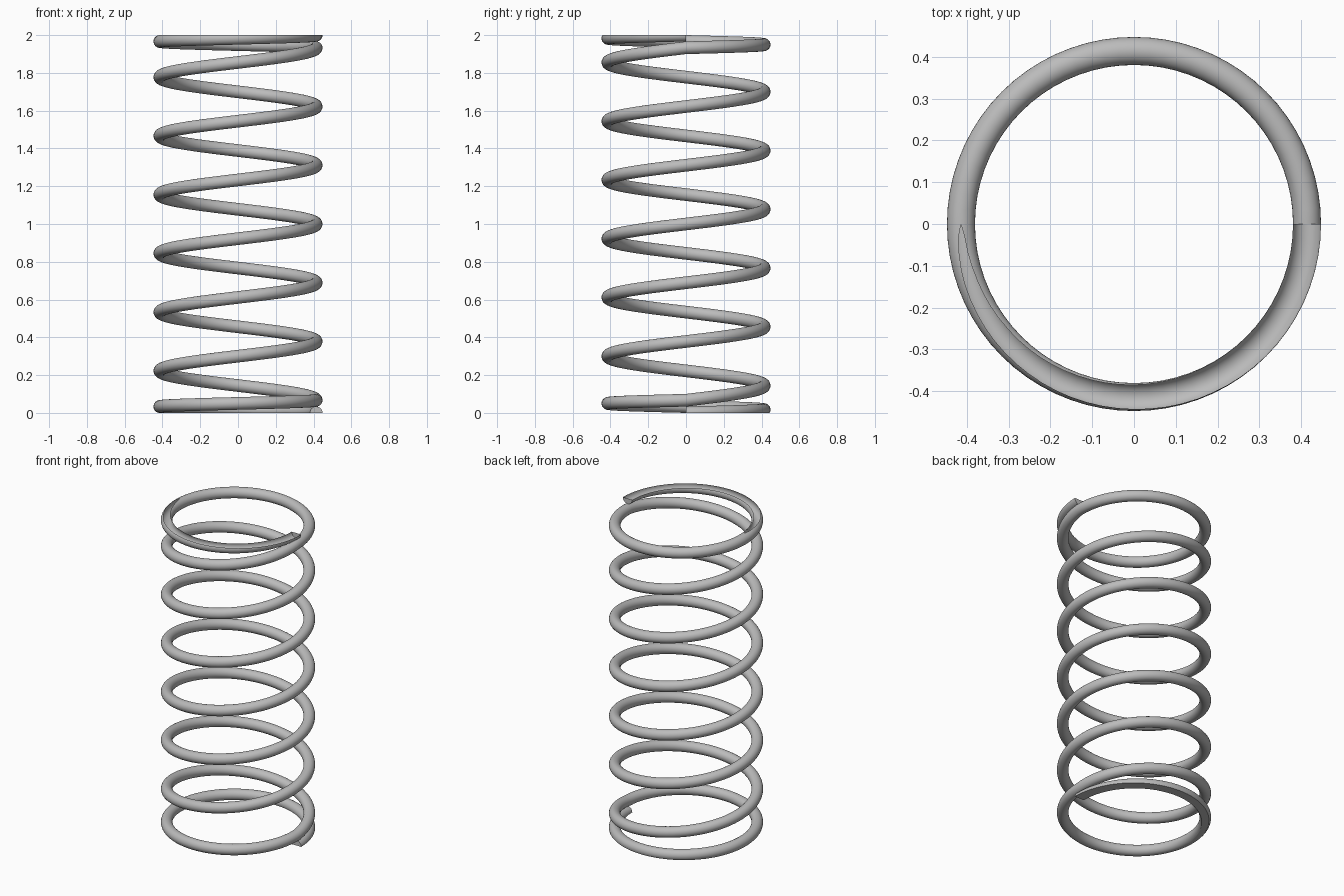
import bpy
import bmesh
from math import cos, sin, tau, radians
from mathutils import Vector

cube = bpy.data.objects.get("Cube")
if cube:
    bpy.data.objects.remove(cube, do_unlink=True)

HEIGHT = 2.0
COIL_RADIUS = 0.414
WIRE_RADIUS = 0.0335
ACTIVE_TURNS = 6
CLOSED_PITCH = 2 * WIRE_RADIUS       # end turns touch their neighbours
PITCH = (HEIGHT - 2 * CLOSED_PITCH) / ACTIVE_TURNS
TURNS = ACTIVE_TURNS + 2
STEPS = 72                           # rings per turn
SIDES = 28                           # sides of the round wire


def coil_height(turn):
    """Closed first turn, open active turns, closed last turn."""
    if turn <= 1:
        return turn * CLOSED_PITCH
    if turn >= TURNS - 1:
        return HEIGHT - (TURNS - turn) * CLOSED_PITCH
    return CLOSED_PITCH + (turn - 1) * PITCH


def wire_ring(bm, turn):
    """Round wire section standing in the radial plane of the coil."""
    angle = tau * turn
    outward = Vector((cos(angle), sin(angle), 0))
    centre = outward * COIL_RADIUS + Vector((0, 0, coil_height(turn)))
    ring = []
    for i in range(SIDES):
        a = tau * i / SIDES
        offset = outward * cos(a) + Vector((0, 0, sin(a)))
        ring.append(bm.verts.new(centre + offset * WIRE_RADIUS))
    return ring


def grind_flat(bm, z, direction):
    """Cut the wire off at a level plane and close it with a flat face."""
    cut = bmesh.ops.bisect_plane(
        bm, geom=bm.verts[:] + bm.edges[:] + bm.faces[:], dist=1e-5,
        plane_co=(0, 0, z), plane_no=(0, 0, direction), clear_outer=True)
    rim = [e for e in cut["geom_cut"]
           if isinstance(e, bmesh.types.BMEdge) and e.is_valid and e.is_boundary]
    for face in bmesh.ops.holes_fill(bm, edges=rim, sides=0)["faces"]:
        face.smooth = False
        for edge in face.edges:
            edge.smooth = False


# Coiled wire
bm = bmesh.new()
rings = [wire_ring(bm, i / STEPS) for i in range(TURNS * STEPS + 1)]
for near, far in zip(rings, rings[1:]):
    for i in range(SIDES):
        j = (i + 1) % SIDES
        bm.faces.new((near[i], far[i], far[j], near[j])).smooth = True
for end in (rings[0], rings[-1]):
    bm.faces.new(end)

# Ground ends
grind_flat(bm, 0, -1)
grind_flat(bm, HEIGHT, 1)
bmesh.ops.recalc_face_normals(bm, faces=bm.faces[:])

mesh = bpy.data.meshes.new("coil_spring")
bm.to_mesh(mesh)
bm.free()
spring = bpy.data.objects.new("coil_spring", mesh)
bpy.context.collection.objects.link(spring)

# Steel colour
steel = bpy.data.materials.new("steel_grey")
steel.use_nodes = True
colour = (0.5, 0.5, 0.5, 1)
steel.diffuse_color = colour
steel.node_tree.nodes["Principled BSDF"].inputs["Base Color"].default_value = colour
mesh.materials.append(steel)

# Smooth wire, crisp ground edges
bpy.ops.object.select_all(action="DESELECT")
spring.select_set(True)
bpy.context.view_layer.objects.active = spring
bpy.ops.object.shade_smooth_by_angle(angle=radians(35), keep_sharp_edges=True)
